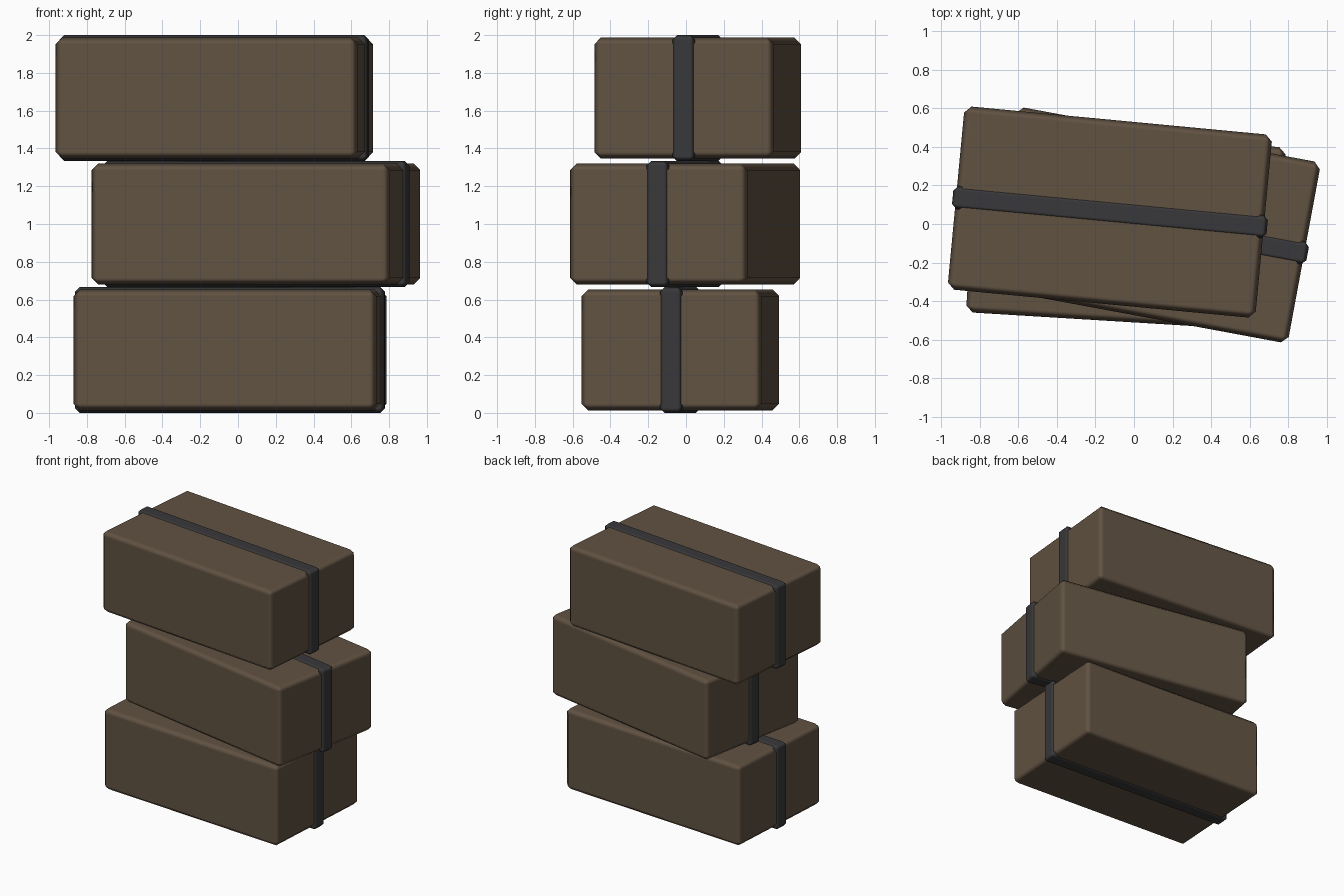
import bpy
from math import radians

if "Cube" in bpy.data.objects:
    bpy.data.objects.remove(bpy.data.objects["Cube"])


def material(name, color):
    m = bpy.data.materials.new(name)
    m.diffuse_color = (*color, 1)
    m.use_nodes = True
    m.node_tree.nodes["Principled BSDF"].inputs["Base Color"].default_value = m.diffuse_color
    return m


brown = material("brown_case", (0.12, 0.085, 0.055))
dark = material("dark_strap", (0.04, 0.04, 0.043))


def block(name, size, loc, angle, bevel, mat):
    bpy.ops.mesh.primitive_cube_add(size=1, location=loc, rotation=(0, 0, radians(angle)))
    ob = bpy.context.object
    ob.name = name
    ob.scale = size
    bpy.ops.object.transform_apply(location=False, rotation=False, scale=True)
    bpy.ops.object.shade_smooth()
    b = ob.modifiers.new("chamfer", 'BEVEL')
    b.width = bevel
    b.segments = 1
    b.harden_normals = True
    ob.data.materials.append(mat)
    return ob


# Three stacked cases: centre x, centre y, twist
H = 2 / 3
layers = [("bottom", -0.042, -0.03, -3.5),
          ("middle", 0.095, -0.005, -10.5),
          ("top", -0.125, 0.062, -5.4)]
for i, (name, x, y, a) in enumerate(layers):
    loc = (x, y, H * (i + 0.5))
    # Case body
    block(name + "_case", (1.605, 0.955, 0.64), loc, a, 0.035, brown)
    # Strap band running lengthwise around the case
    block(name + "_strap", (1.64, 0.12, H), loc, a, 0.025, dark)
